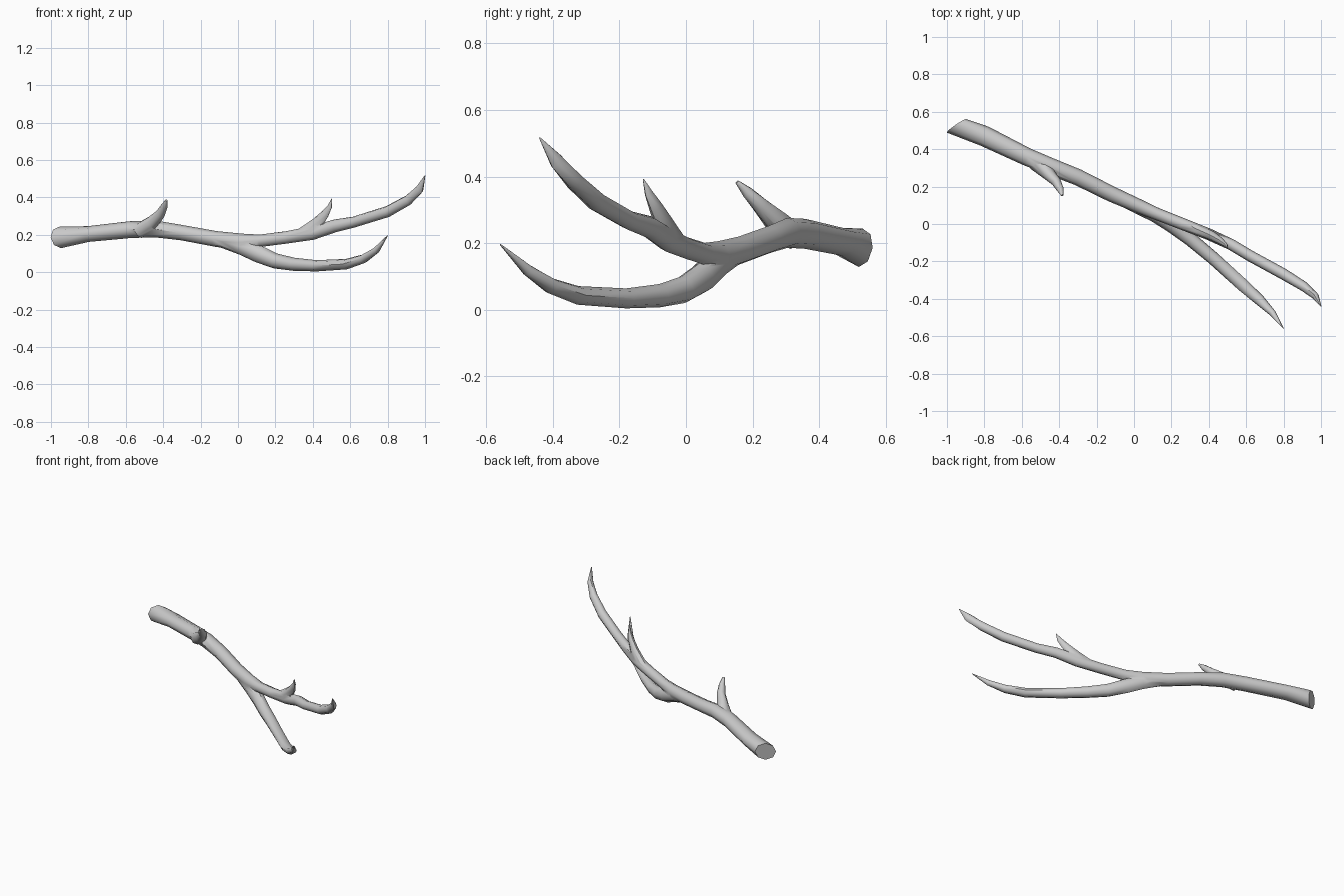
import bpy, math
from mathutils import Vector

if "Cube" in bpy.data.objects:
    bpy.data.objects.remove(bpy.data.objects["Cube"])


def tube(name, pts, sides=8, start_dir=None):
    """Sweep an ellipse along points (x, y, z, half width, half height)."""
    cs = [Vector(p[:3]) for p in pts]
    verts, faces, n = [], [], len(pts)
    for i, p in enumerate(pts):
        t = (cs[min(i + 1, n - 1)] - cs[max(i - 1, 0)]).normalized()
        if i == 0 and start_dir:
            t = Vector(start_dir).normalized()
        side = t.cross(Vector((0, 0, 1))).normalized()
        up = side.cross(t)
        for k in range(sides):
            a = 2 * math.pi * k / sides
            verts.append(cs[i] + side * math.cos(a) * p[3] + up * math.sin(a) * p[4])
    for i in range(n - 1):
        for k in range(sides):
            a, b = i * sides + k, i * sides + (k + 1) % sides
            faces.append((a, b, b + sides, a + sides))
    faces.append(tuple(reversed(range(sides))))
    faces.append(tuple(range((n - 1) * sides, n * sides)))
    me = bpy.data.meshes.new(name)
    me.from_pydata(verts, [], faces)
    ob = bpy.data.objects.new(name, me)
    bpy.context.collection.objects.link(ob)
    bpy.context.view_layer.objects.active = ob
    ob.select_set(True)
    bpy.ops.object.mode_set(mode='EDIT')
    bpy.ops.mesh.select_all(action='SELECT')
    bpy.ops.mesh.normals_make_consistent(inside=False)
    bpy.ops.object.mode_set(mode='OBJECT')
    ob.select_set(False)
    return ob


# Main beam, running on into the upper fork
antler = tube("antler", [
    (-.95, .525, .186, .063, .058), (-.80, .470, .204, .055, .042),
    (-.57, .358, .228, .048, .045), (-.44, .305, .231, .046, .045),
    (-.30, .250, .211, .044, .041), (-.12, .160, .178, .042, .042),
    (.02, .098, .160, .038, .046), (.12, .055, .168, .033, .033),
    (.26, .000, .186, .032, .033), (.40, -.055, .210, .031, .037),
    (.52, -.110, .248, .030, .034), (.62, -.170, .268, .030, .029),
    (.80, -.268, .324, .030, .030), (.91, -.335, .385, .026, .028),
    (.972, -.388, .445, .018, .025), (1.0, -.440, .517, .002, .002)],
    start_dir=(.57, -.82, .12))

# Lower fork and the two short tines
parts = [
    tube("lower_fork", [
        (-.10, .150, .172, .034, .036), (.02, .092, .138, .038, .046),
        (.11, .050, .097, .039, .047), (.20, -.008, .060, .038, .041),
        (.30, -.080, .042, .037, .035), (.42, -.180, .034, .035, .030),
        (.58, -.325, .043, .034, .028), (.67, -.405, .071, .029, .024),
        (.74, -.475, .118, .018, .018), (.80, -.558, .196, .002, .002)]),
    tube("brow_tine", [
        (-.53, .325, .220, .038, .042), (-.46, .272, .265, .036, .038),
        (-.415, .225, .312, .026, .026), (-.394, .185, .352, .019, .018),
        (-.383, .153, .384, .007, .006)]),
    tube("upper_tine", [
        (.33, -.025, .198, .026, .032), (.42, -.065, .255, .025, .036),
        (.465, -.092, .310, .018, .024), (.49, -.112, .350, .010, .015),
        (.502, -.128, .392, .002, .002)])]

# Merge into one skin
bpy.context.view_layer.objects.active = antler
antler.select_set(True)
for p in parts:
    m = antler.modifiers.new("merge", 'BOOLEAN')
    m.operation, m.object, m.solver = 'UNION', p, 'EXACT'
    bpy.ops.object.modifier_apply(modifier=m.name)
    bpy.data.objects.remove(p, do_unlink=True)

bpy.ops.object.shade_smooth_by_angle(angle=math.radians(50))
